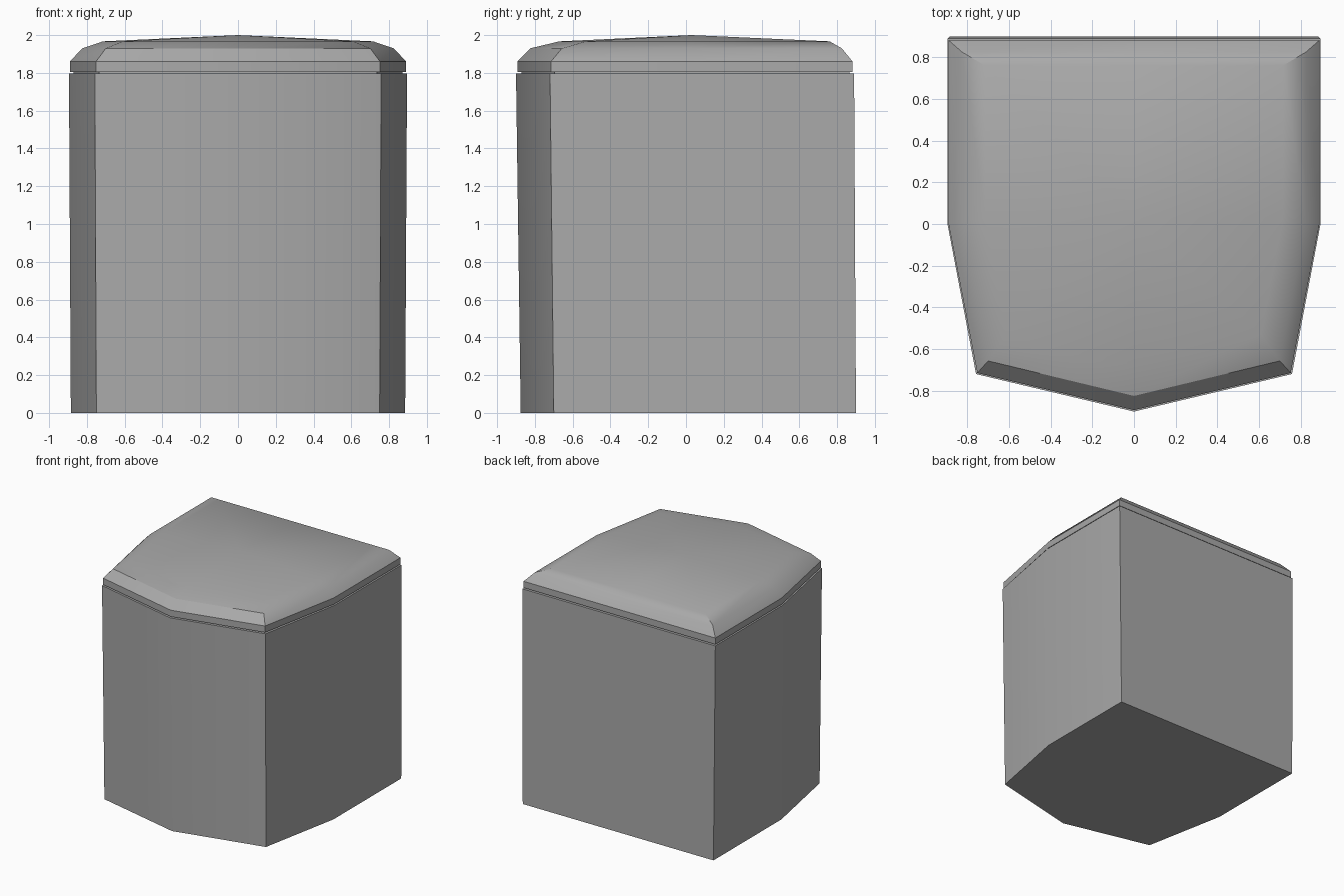
import bpy
import bmesh
import math

cube = bpy.data.objects.get("Cube")
if cube:
    bpy.data.objects.remove(cube, do_unlink=True)

grey = bpy.data.materials.new("plain grey")
grey.use_nodes = True
colour = (0.4, 0.4, 0.4, 1)
grey.diffuse_color = colour
grey.node_tree.nodes["Principled BSDF"].inputs["Base Color"].default_value = colour


def outline(side, side_y, back, corner_x, corner_y, front, z):
    """Symmetric house-shaped outline with a pointed front."""
    left = [(corner_x, corner_y), (side, side_y), (side, back)]
    right = [(-x, y) for x, y in reversed(left)]
    return [(x, y, z) for x, y in [(0, front)] + left + [(0, back)] + right]


def loft(name, sections, apex=None):
    """Join stacked outlines; the top is flat or fans to an apex."""
    bm = bmesh.new()
    rings = [[bm.verts.new(p) for p in s] for s in sections]
    n = len(rings[0])
    bm.faces.new(rings[0][::-1])
    for low, high in zip(rings, rings[1:]):
        for i in range(n):
            j = (i + 1) % n
            bm.faces.new((low[i], low[j], high[j], high[i]))
    if apex:
        tip = bm.verts.new(apex)
        for i in range(n):
            bm.faces.new((rings[-1][i], rings[-1][(i + 1) % n], tip))
    else:
        bm.faces.new(rings[-1])
    bmesh.ops.recalc_face_normals(bm, faces=bm.faces)
    mesh = bpy.data.meshes.new(name)
    bm.to_mesh(mesh)
    bm.free()
    mesh.materials.append(grey)
    obj = bpy.data.objects.new(name, mesh)
    bpy.context.collection.objects.link(obj)
    bpy.ops.object.select_all(action="DESELECT")
    obj.select_set(True)
    bpy.context.view_layer.objects.active = obj
    bpy.ops.object.shade_smooth_by_angle(angle=math.radians(32))
    return obj


# Slightly tapered body
loft("body", [
    outline(0.885, 0, 0.90, 0.75, -0.70, -0.875, 0),
    outline(0.895, 0, 0.89, 0.758, -0.72, -0.90, 1.798),
])

# Recessed neck in the gap under the lid
loft("neck", [
    outline(0.87, 0, 0.865, 0.735, -0.695, -0.87, 1.79),
    outline(0.87, 0, 0.865, 0.735, -0.695, -0.87, 1.82),
])

# Lid with an upright rim, two bevels and a shallow peaked top
loft("lid", [
    outline(0.89, 0, 0.882, 0.752, -0.715, -0.893, 1.806),
    outline(0.89, 0, 0.882, 0.752, -0.715, -0.893, 1.86),
    outline(0.825, 0.01, 0.825, 0.70, -0.657, -0.825, 1.93),
    outline(0.715, 0.03, 0.76, 0.61, -0.53, -0.67, 1.967),
], apex=(0, 0.03, 2.0))
